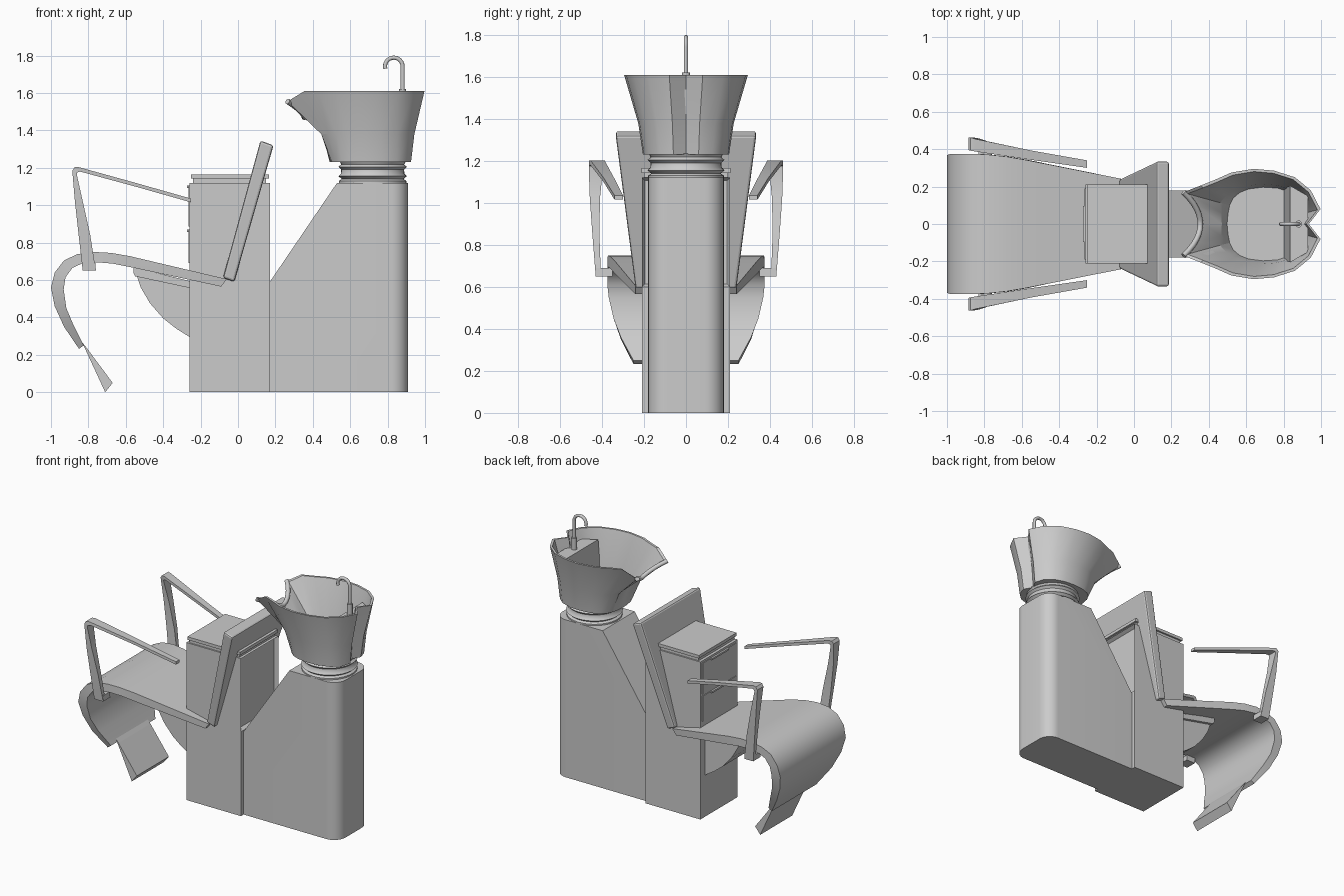
import bpy, bmesh, math
from mathutils import Vector

if "Cube" in bpy.data.objects:
    bpy.data.objects.remove(bpy.data.objects["Cube"])


def finish(name, bm, smooth=None, bevel=0):
    bmesh.ops.recalc_face_normals(bm, faces=bm.faces)
    me = bpy.data.meshes.new(name)
    bm.to_mesh(me)
    bm.free()
    ob = bpy.data.objects.new(name, me)
    bpy.context.collection.objects.link(ob)
    bpy.ops.object.select_all(action='DESELECT')
    ob.select_set(True)
    bpy.context.view_layer.objects.active = ob
    if smooth:
        bpy.ops.object.shade_smooth_by_angle(angle=math.radians(smooth))
    if bevel:
        m = ob.modifiers.new("bevel", 'BEVEL')
        m.width, m.segments = bevel, 2
    return ob


def loft(name, rings, caps=True, **kw):
    """Skin a list of equal-length closed rings."""
    bm = bmesh.new()
    vs = [[bm.verts.new(p) for p in r] for r in rings]
    n = len(rings[0])
    for a, b in zip(vs, vs[1:]):
        for i in range(n):
            j = (i + 1) % n
            bm.faces.new((a[i], a[j], b[j], b[i]))
    if caps:
        bm.faces.new(vs[0])
        bm.faces.new(vs[-1])
    return finish(name, bm, **kw)


def prism(name, profile, half, **kw):
    """Extrude an x-z profile across y."""
    return loft(name, [[(x, y, z) for x, z in profile] for y in (-half, half)], **kw)


def box(name, x0, x1, half, z0, z1, **kw):
    return prism(name, [(x0, z0), (x1, z0), (x1, z1), (x0, z1)], half, **kw)


def strip(name, outer, inner, widths, **kw):
    """Cushion running along two x-z lines with changing half width."""
    return loft(name, [[(a[0], -w, a[1]), (a[0], w, a[1]), (b[0], w, b[1]), (b[0], -w, b[1])]
                       for a, b, w in zip(outer, inner, widths)], **kw)


# Rear pedestal with rounded back corners
bm = bmesh.new()
prof = [(0.17, 0), (0.91, 0), (0.91, 1.12), (0.53, 1.12), (0.17, 0.59)]
sides = [[bm.verts.new((x, y, z)) for x, z in prof] for y in (-0.18, 0.18)]
for s in sides:
    bm.faces.new(s)
for i in range(5):
    j = (i + 1) % 5
    bm.faces.new((sides[0][i], sides[0][j], sides[1][j], sides[1][i]))
back = [e for e in bm.edges if all(v.co.x > 0.9 for v in e.verts)
        and abs(e.verts[0].co.y - e.verts[1].co.y) < 0.01]
bmesh.ops.bevel(bm, geom=back, offset=0.09, segments=8, profile=0.5, affect='EDGES')
finish("pedestal", bm, smooth=30)

# Cabinet that carries the seat, with a recessed rear panel at the top
box("cabinet_base", -0.26, 0.17, 0.21, 0, 0.6)
bm = bmesh.new()
bmesh.ops.create_cube(bm, size=1)
for v in bm.verts:
    v.co = Vector((-0.045 + v.co.x * 0.43, v.co.y * 0.42, 0.86 + v.co.z * 0.52))
rear = [f for f in bm.faces if f.calc_center_median().x > 0.1]
bmesh.ops.inset_region(bm, faces=rear, thickness=0.02)
bmesh.ops.translate(bm, verts=rear[0].verts, vec=(-0.025, 0, 0))
finish("cabinet_top_section", bm)
box("cabinet_neck", -0.24, 0.15, 0.2, 1.11, 1.15)
box("cabinet_lid", -0.25, 0.165, 0.212, 1.143, 1.165)

# Drawer fronts and grips
for i, (z0, z1) in enumerate([(0.69, 0.87), (0.885, 1.105)]):
    box(f"drawer_{i}", -0.265, -0.25, 0.19, z0, z1)
    box(f"drawer_grip_{i}", -0.273, -0.26, 0.095, z1 - 0.012, z1)

# Curved bracket and plate under the seat
prism("seat_bracket", [(-0.54, 0.62), (-0.52, 0.56), (-0.47, 0.475), (-0.4, 0.395),
                       (-0.33, 0.34), (-0.25, 0.29), (-0.25, 0.58)], 0.16, smooth=30)
prism("seat_plate", [(-0.56, 0.64), (-0.55, 0.62), (-0.2, 0.545), (-0.2, 0.58), (-0.56, 0.67)], 0.18)

# Seat that rolls over into the leg rest
strip("seat",
      [(-0.06, 0.605), (-0.58, 0.728), (-0.68, 0.745), (-0.77, 0.75), (-0.86, 0.738), (-0.93, 0.705),
       (-0.98, 0.64), (-1.0, 0.56), (-0.98, 0.46), (-0.93, 0.35), (-0.85, 0.232)],
      [(-0.09, 0.565), (-0.57, 0.668), (-0.67, 0.688), (-0.76, 0.695), (-0.83, 0.69), (-0.885, 0.665),
       (-0.922, 0.615), (-0.932, 0.55), (-0.918, 0.45), (-0.88, 0.36), (-0.825, 0.25)],
      [0.24, 0.343, 0.36, 0.37, 0.375, 0.375, 0.375, 0.368, 0.345, 0.31, 0.25], smooth=35)

# Foot rest wedge
prism("foot_rest", [(-0.835, 0.27), (-0.815, 0.245), (-0.67, 0.05), (-0.71, 0)], 0.18)

# Backrest
strip("backrest", [(-0.08, 0.612), (0.12, 1.345)], [(-0.02, 0.59), (0.19, 1.32)],
      [0.24, 0.335], bevel=0.012)

# Armrests: flat arm bent into a twisting support
arm = [  # corners of each section: x0, x1 (outer, inner), y0, y1, z0, z1
    (-0.25, -0.25, 0.30, 0.34, 1.035, 1.015),
    (-0.55, -0.55, 0.343, 0.393, 1.12, 1.10),
    (-0.85, -0.845, 0.388, 0.455, 1.203, 1.18),
    (-0.873, -0.86, 0.392, 0.462, 1.203, 1.175),
    (-0.886, -0.862, 0.395, 0.463, 1.185, 1.165),
    (-0.872, -0.83, 0.41, 0.458, 1.02, 1.02),
    (-0.852, -0.79, 0.412, 0.445, 0.84, 0.84),
    (-0.83, -0.76, 0.405, 0.43, 0.65, 0.65)]
for side, s in (("left", 1), ("right", -1)):
    loft(f"{side}_armrest", [[(x0, s * y0, z0), (x0, s * y1, z0), (x1, s * y1, z1), (x1, s * y0, z1)]
                             for x0, x1, y0, y1, z0, z1 in arm], smooth=35)
    loft(f"{side}_armrest_foot", [[(-0.83, s * y, 0.65), (-0.76, s * y, 0.65),
                                   (-0.762, s * y, 0.69), (-0.832, s * y, 0.69)] for y in (0.35, 0.428)])

# Ribbed swivel collar
collar = [(0.18, 1.115), (0.18, 1.13), (0.165, 1.14), (0.183, 1.155), (0.17, 1.168), (0.168, 1.19),
          (0.183, 1.205), (0.168, 1.218), (0.178, 1.235)]
loft("collar", [[(0.72 + r * math.cos(a), r * math.sin(a), z)
                 for a in [k * math.tau / 40 for k in range(40)]] for r, z in collar], smooth=50)

# Basin: half rim and half base outlines, mirrored, back notch first
rim = [(0.935, 0, 1.61), (0.997, 0.08, 1.61), (0.945, 0.18, 1.61), (0.86, 0.25, 1.61), (0.75, 0.285, 1.61),
       (0.64, 0.295, 1.61), (0.52, 0.275, 1.61), (0.43, 0.235, 1.61), (0.355, 0.205, 1.61),
       (0.265, 0.17, 1.555), (0.325, 0.10, 1.50), (0.355, 0, 1.465)]
base = [(0.89, 0), (0.925, 0.06), (0.905, 0.125), (0.85, 0.175), (0.77, 0.2), (0.69, 0.205),
        (0.61, 0.195), (0.56, 0.175), (0.525, 0.145), (0.505, 0.105), (0.495, 0.055), (0.49, 0)]


def full(half):
    return half + [(p[0], -p[1], *p[2:]) for p in half[-2:0:-1]]


def ring(t, z, scale):
    out = []
    for r, b in zip(full(rim), full(base)):
        x, y = b[0] + (r[0] - b[0]) * t, b[1] + (r[1] - b[1]) * t
        out.append((0.68 + (x - 0.68) * scale, y * scale, r[2] if z is None else z))
    return out


loft("basin", [ring(0, 1.23, 1), ring(0.25, 1.38, 1), ring(1, None, 1), ring(1, None, 0.95),
               ring(0.25, 1.39, 0.94), ring(0, 1.28, 0.96)], smooth=32)

# Tap ledge inside the basin
loft("tap_ledge", [[(0.80, -0.19, 1.27), (0.80, 0.19, 1.27), (0.88, 0.14, 1.27), (0.88, -0.14, 1.27)],
                   [(0.835, -0.205, 1.54), (0.835, 0.205, 1.54), (0.93, 0.15, 1.54), (0.93, -0.15, 1.54)]])


def tube(name, points, radius):
    cu = bpy.data.curves.new(name, 'CURVE')
    cu.dimensions = '3D'
    cu.bevel_depth, cu.bevel_resolution, cu.use_fill_caps = radius, 3, True
    sp = cu.splines.new('POLY')
    sp.points.add(len(points) - 1)
    for p, co in zip(sp.points, points):
        p.co = (*co, 1)
    sp.use_smooth = True
    bpy.context.collection.objects.link(bpy.data.objects.new(name, cu))


# Neck roll along the dipped front lip
tube("neck_roll", [(0.355 - 0.09 * (k / 6) ** 2, 0.17 * k / 6, 1.47 + 0.085 * abs(k / 6) ** 1.3)
                   for k in range(-6, 7)], 0.015)

# Gooseneck tap
arc = [(0.833 + 0.047 * math.cos(a), 0, 1.742 + 0.047 * math.sin(a))
       for a in [k * math.pi / 12 for k in range(13)]]
tube("tap", [(0.88, 0, 1.53)] + arc + [(0.788, 0, 1.695 + 0.035)], 0.011)
tube("tap_base", [(0.88, 0, 1.53), (0.88, 0, 1.622)], 0.019)
